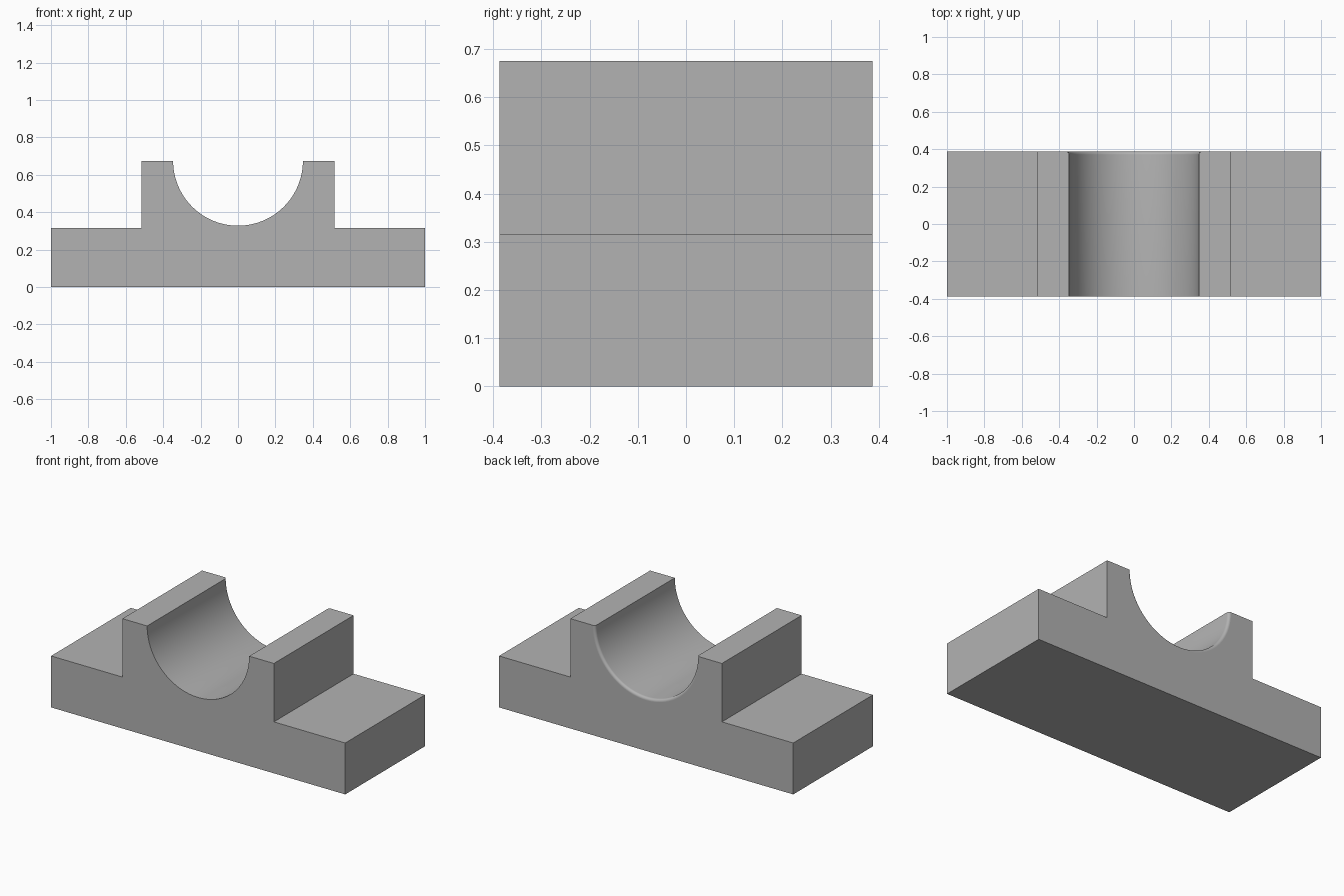
import bpy, bmesh, math

cube = bpy.data.objects.get("Cube")
if cube:
    bpy.data.objects.remove(cube, do_unlink=True)

HALF_LENGTH, HALF_DEPTH = 1.0, 0.387
BASE_H, TOP_H, POST_X = 0.316, 0.675, 0.515
GROOVE_R, FILLET = 0.347, 0.016
ARC_STEPS, FILLET_STEPS = 64, 8

# Plain grey material
grey = bpy.data.materials.new("grey")
grey.use_nodes = True
colour = (0.448, 0.448, 0.448, 1)
grey.diffuse_color = colour
grey.node_tree.nodes["Principled BSDF"].inputs["Base Color"].default_value = colour


def outline(radius):
    """Stepped block with a half-round groove, as (x, z) points."""
    right = [(HALF_LENGTH, 0), (HALF_LENGTH, BASE_H), (POST_X, BASE_H), (POST_X, TOP_H)]
    arc = [(radius * math.cos(a), TOP_H - radius * math.sin(a))
           for a in (math.pi * i / ARC_STEPS for i in range(ARC_STEPS + 1))]
    return right + arc + [(-x, z) for x, z in reversed(right)]


# Sections from front to back; the groove flares into a rounded back rim
sections = [(-HALF_DEPTH, GROOVE_R)]
for i in range(FILLET_STEPS + 1):
    a = math.pi / 2 * i / FILLET_STEPS
    sections.append((HALF_DEPTH - FILLET * (1 - math.sin(a)),
                     GROOVE_R + FILLET * (1 - math.cos(a))))

bm = bmesh.new()
rings = [[bm.verts.new((x, y, z)) for x, z in outline(r)] for y, r in sections]
groove_faces = set()
count = len(rings[0])
for near, far in zip(rings, rings[1:]):
    for i in range(count):
        j = (i + 1) % count
        face = bm.faces.new((near[i], near[j], far[j], far[i]))
        if 4 <= i < 4 + ARC_STEPS:
            face.smooth = True
            groove_faces.add(face)
bm.faces.new(rings[0])
bm.faces.new(rings[-1])
bmesh.ops.recalc_face_normals(bm, faces=bm.faces[:])

# Only the groove is smooth, every other edge stays crisp
for edge in bm.edges:
    edge.smooth = all(f in groove_faces for f in edge.link_faces)

mesh = bpy.data.meshes.new("bearing_block")
bm.to_mesh(mesh)
bm.free()
mesh.materials.append(grey)
block = bpy.data.objects.new("bearing_block", mesh)
bpy.context.collection.objects.link(block)
